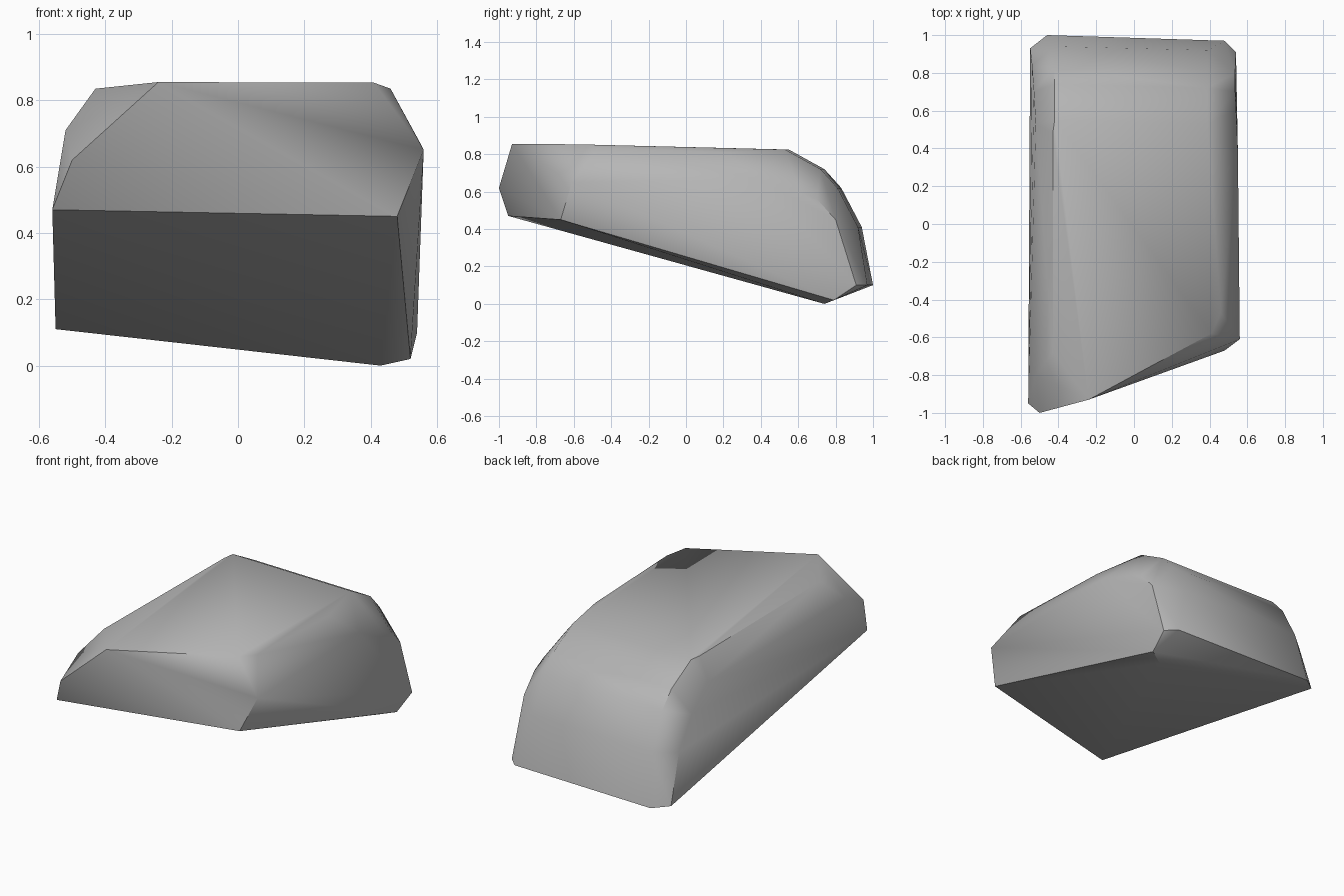
import bpy
import bmesh
import math

default_cube = bpy.data.objects.get("Cube")
if default_cube:
    bpy.data.objects.remove(default_cube, do_unlink=True)


def make_material(name, color):
    material = bpy.data.materials.new(name)
    material.use_nodes = True
    material.diffuse_color = color
    material.node_tree.nodes["Principled BSDF"].inputs["Base Color"].default_value = color
    return material


def rounded_back(profile, left, right, shift):
    """Sweep the back profile across the stone, easing it forward on one side."""
    corners = []
    for y, z in profile:
        corners.append((left, y, z))
        corners.append((right, y - shift, z))
    return corners


def build_boulder(name, corners, material):
    """Wrap a faceted hull around the corner points."""
    bm = bmesh.new()
    for corner in corners:
        bm.verts.new(corner)
    hull = bmesh.ops.convex_hull(bm, input=bm.verts[:])
    unused = {v for v in hull["geom_interior"] + hull["geom_unused"]
              if isinstance(v, bmesh.types.BMVert)}
    bmesh.ops.delete(bm, geom=list(unused), context="VERTS")
    bmesh.ops.recalc_face_normals(bm, faces=bm.faces[:])
    mesh = bpy.data.meshes.new(name)
    bm.to_mesh(mesh)
    bm.free()
    mesh.materials.append(material)
    boulder = bpy.data.objects.new(name, mesh)
    bpy.context.collection.objects.link(boulder)
    return boulder


# Sloping underside
underside = [(-.56, -.95, .47), (.48, -.67, .45), (.52, .79, .02),
             (.43, .74, 0), (-.55, .93, .11), (.54, .91, .1)]

# Flat top
roof = [(-.24, -.93, .855), (.41, -.58, .853), (.46, -.47, .835),
        (.46, .22, .81), (.4, .46, .82), (-.43, .48, .825), (-.43, -.68, .835)]

# Blunt nose and the bevelled shoulders along both sides
nose = [(-.5, -1, .62)]
left_shoulder = [(-.52, -.8, .71), (-.52, .53, .71),
                 (-.53, .7, .58), (-.54, .84, .4)]
right_shoulder = [(.56, -.61, .65), (.55, .38, .67), (.54, .61, .6),
                  (.535, .7, .56), (.535, .8, .45)]

# Rounded back
back = rounded_back([(.55, .825), (.74, .72), (.83, .62), (.94, .41)],
                    -.42, .39, .02)
back += rounded_back([(1, .1)], -.46, .48, .03)

stone_grey = make_material("stone grey", (.47, .47, .47, 1))
boulder = build_boulder("boulder",
                        underside + roof + nose + left_shoulder + right_shoulder + back,
                        stone_grey)

# Smooth the gentle bends and keep the hard ridges
bpy.ops.object.select_all(action="DESELECT")
boulder.select_set(True)
bpy.context.view_layer.objects.active = boulder
bpy.ops.object.shade_smooth_by_angle(angle=math.radians(40))
